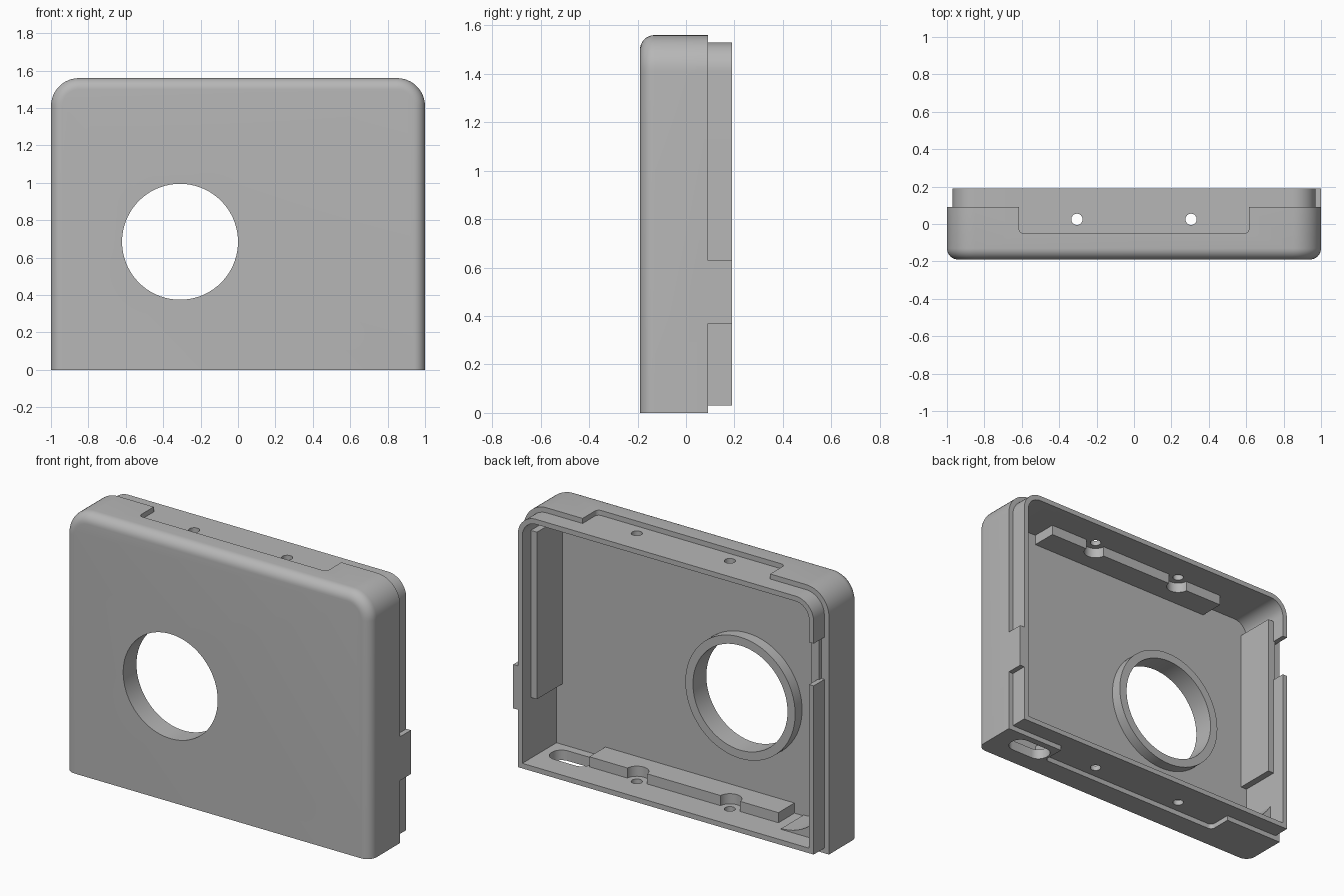
import bpy, bmesh, math
from mathutils import Matrix

old = bpy.data.objects.get("Cube")
if old:
    bpy.data.objects.remove(old, do_unlink=True)

grey = bpy.data.materials.new("matte_grey")
grey.use_nodes = True
grey.diffuse_color = (0.47, 0.47, 0.47, 1)
grey.node_tree.nodes["Principled BSDF"].inputs["Base Color"].default_value = (0.47, 0.47, 0.47, 1)

WALL, STEP = 0.06, 0.03
HEIGHT = 1.56
FRONT, BODY_BACK, BACK = -0.19, 0.09, 0.19
INNER = FRONT + WALL


def finish(bm, name):
    bmesh.ops.recalc_face_normals(bm, faces=bm.faces)
    mesh = bpy.data.meshes.new(name)
    bm.to_mesh(mesh)
    bm.free()
    mesh.materials.append(grey)
    ob = bpy.data.objects.new(name, mesh)
    bpy.context.collection.objects.link(ob)
    return ob


def extrude(name, points, vector, fillet=0):
    bm = bmesh.new()
    face = bm.faces.new([bm.verts.new(p) for p in points])
    rim = list(face.edges)
    moved = bmesh.ops.extrude_face_region(bm, geom=[face], use_keep_orig=True)["geom"]
    bmesh.ops.translate(bm, vec=vector, verts=[v for v in moved if isinstance(v, bmesh.types.BMVert)])
    bmesh.ops.recalc_face_normals(bm, faces=bm.faces)
    if fillet:
        edges = [e for e in rim if any(v.co.z > 0.001 for v in e.verts)]
        bmesh.ops.bevel(bm, geom=edges, offset=fillet, segments=8, profile=0.5, affect='EDGES')
    return finish(bm, name)


def arch(name, inset, y0, y1, fillet=0):
    # Square at the bottom, rounded at the two upper corners
    half, top, r = 1 - inset, HEIGHT - inset, 0.15 - inset
    pts = [(-half, y0, inset), (half, y0, inset)]
    for cx, start in ((half - r, 0), (r - half, 90)):
        for i in range(13):
            a = math.radians(start + i * 7.5)
            pts.append((cx + r * math.cos(a), y0, top - r + r * math.sin(a)))
    return extrude(name, pts, (0, y1 - y0, 0), fillet)


def box(name, x, y, z, corner=0):
    bm = bmesh.new()
    bmesh.ops.create_cube(bm, size=1)
    for v in bm.verts:
        v.co = [(a + b) / 2 + c * (b - a) for c, (a, b) in zip(v.co, (x, y, z))]
    if corner:
        edges = [e for e in bm.edges if abs(e.verts[0].co.z - e.verts[1].co.z) > 0.001]
        bmesh.ops.bevel(bm, geom=edges, offset=corner, segments=8, profile=0.5, affect='EDGES')
    return finish(bm, name)


def cylinder(name, radius, centre, depth, axis='Z', sides=32):
    bm = bmesh.new()
    turn = Matrix.Rotation(math.pi / 2, 4, 'X') if axis == 'Y' else Matrix()
    bmesh.ops.create_cone(bm, cap_ends=True, segments=sides, radius1=radius, radius2=radius,
                          depth=depth, matrix=Matrix.Translation(centre) @ turn)
    return finish(bm, name)


def combine(target, tool, operation='DIFFERENCE'):
    tool.hide_render = True
    mod = target.modifiers.new("cut", 'BOOLEAN')
    mod.operation, mod.object, mod.solver = operation, tool, 'EXACT'
    bpy.context.view_layer.objects.active = target
    bpy.ops.object.modifier_apply(modifier=mod.name)
    bpy.data.objects.remove(tool, do_unlink=True)


# Outer shell with its stepped rear lip
case = arch("case_shell", 0, FRONT, BODY_BACK, fillet=0.06)
combine(case, arch("rear_lip", STEP, -0.1, BACK), 'UNION')

# Shallow recesses across the top and bottom
for z in ((HEIGHT - STEP, HEIGHT + 0.1), (-0.1, STEP)):
    combine(case, box("recess", (-0.615, 0.615), (-0.05, 0.4), z, corner=0.025))

# Side latch tab and the hollow interior
combine(case, box("latch_tab", (0.95, 1), (0.05, BACK), (0.37, 0.63)), 'UNION')
combine(case, arch("cavity", WALL, INNER, 0.4))

# Latch notch in the opposite lip
combine(case, box("latch_notch", (-1.1, -0.9), (BODY_BACK, 0.4), (1.03, 1.28)))

# Thickening pads behind the recesses, and along both side walls
for z in ((HEIGHT - 0.12, HEIGHT - 0.045), (0.045, 0.12)):
    combine(case, box("recess_pad", (-0.62, 0.62), (INNER - 0.02, 0.02), z), 'UNION')
for s in (-1, 1):
    x = sorted((s * 0.9, s * 0.95))
    combine(case, box("side_pad", x, (INNER - 0.02, 0.11), (0.42, 1.41)), 'UNION')

# Concave corner web on the floor
web = [(-0.96, INNER - 0.02, 0.045), (-0.68, INNER - 0.02, 0.045)]
for i in range(13):
    a = math.radians(270 - i * 5)
    web.append((-0.68 + 0.3 * math.cos(a), INNER - 0.02, 0.365 + 0.3 * math.sin(a)))
web.append((-0.96, INNER - 0.02, web[-1][2]))
combine(case, extrude("corner_web", web, (0, 0.23, 0)), 'UNION')

# Screw holes with half-round pockets in the pads
for x in (-0.305, 0.305):
    for z, pocket_z in ((HEIGHT, HEIGHT - 0.11), (0, 0.11)):
        combine(case, cylinder("pocket", 0.065, (x, 0.025, pocket_z), 0.1))
        combine(case, cylinder("screw_hole", 0.03, (x, 0.025, z), 0.3))

# Rounded slot through the floor
combine(case, box("floor_slot", (0.63, 0.89), (-0.08, 0.05), (-0.1, 0.15), corner=0.06))

# Round opening with a raised collar inside
centre = (-0.31, -0.11, 0.685)
combine(case, cylinder("collar", 0.36, centre, 0.09, 'Y', 72), 'UNION')
combine(case, cylinder("opening", 0.31, centre, 0.6, 'Y', 72))

bpy.ops.object.select_all(action='DESELECT')
case.select_set(True)
bpy.context.view_layer.objects.active = case
bpy.ops.object.shade_smooth_by_angle(angle=math.radians(30))
